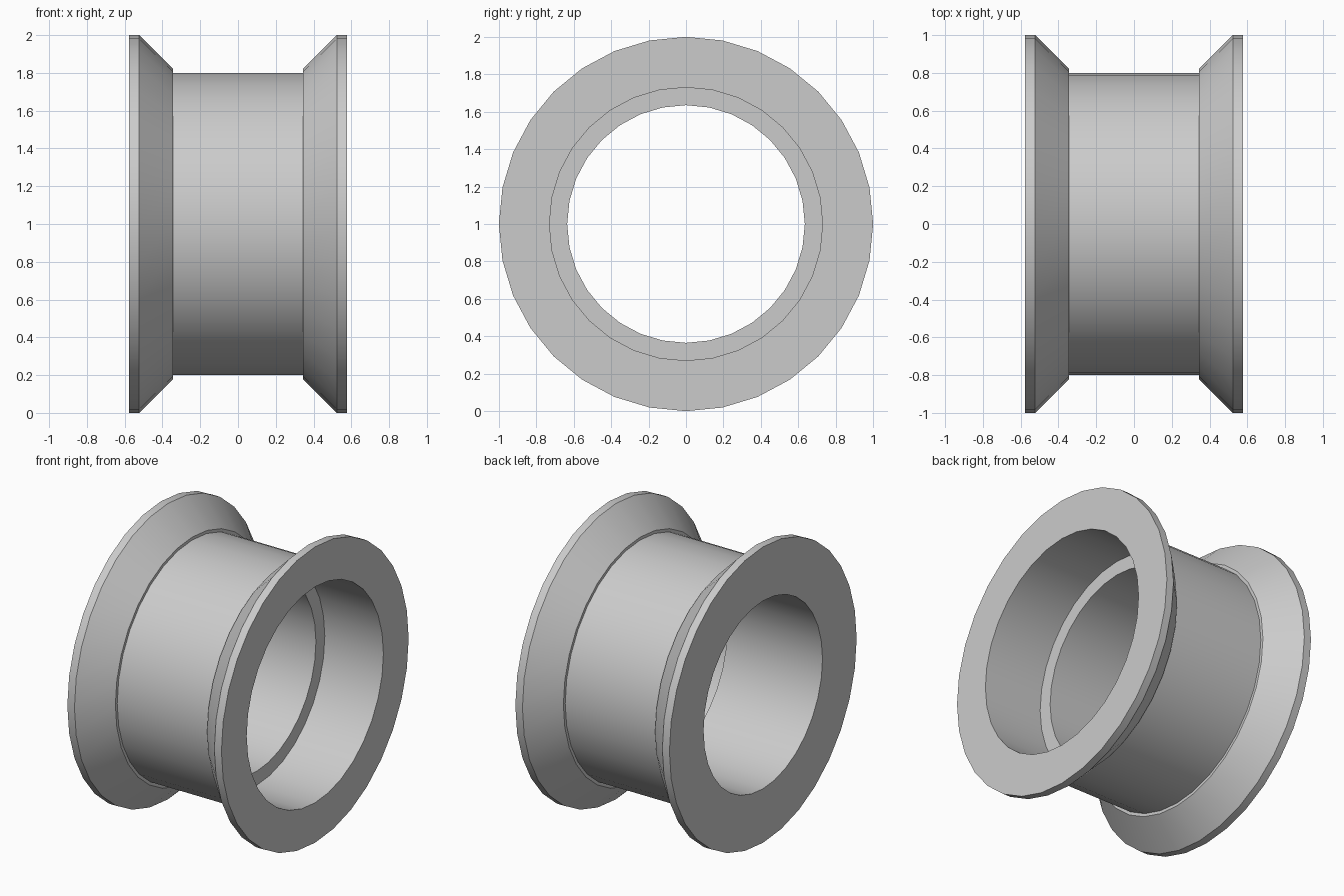
import bpy, bmesh, math

if "Cube" in bpy.data.objects:
    bpy.data.objects.remove(bpy.data.objects["Cube"])

SIDES = 32

# Closed half-section (x, radius): flanged outside, stepped bore inside
half = [(0.343, 0.80), (0.343, 0.82), (0.523, 1.0), (0.576, 1.0)]
outer = [(-x, r) for x, r in reversed(half)] + half
bore = [(0.576, 0.73), (0.138, 0.73), (0.138, 0.635), (-0.576, 0.635)]
profile = outer + bore

# Revolve the section around the x axis at height 1
bm = bmesh.new()
rings = []
for i in range(SIDES):
    a = 2 * math.pi * i / SIDES
    rings.append([bm.verts.new((x, r * math.sin(a), 1 + r * math.cos(a)))
                  for x, r in profile])
n = len(profile)
for i in range(SIDES):
    a, b = rings[i], rings[(i + 1) % SIDES]
    for j in range(n):
        k = (j + 1) % n
        bm.faces.new((a[j], a[k], b[k], b[j]))
bmesh.ops.recalc_face_normals(bm, faces=bm.faces[:])

mesh = bpy.data.meshes.new("flanged_roller")
bm.to_mesh(mesh)
bm.free()
roller = bpy.data.objects.new("flanged_roller", mesh)
bpy.context.collection.objects.link(roller)

# Smooth round walls, sharp rims and steps
bpy.context.view_layer.objects.active = roller
roller.select_set(True)
bpy.ops.object.shade_smooth_by_angle(angle=math.radians(30))
